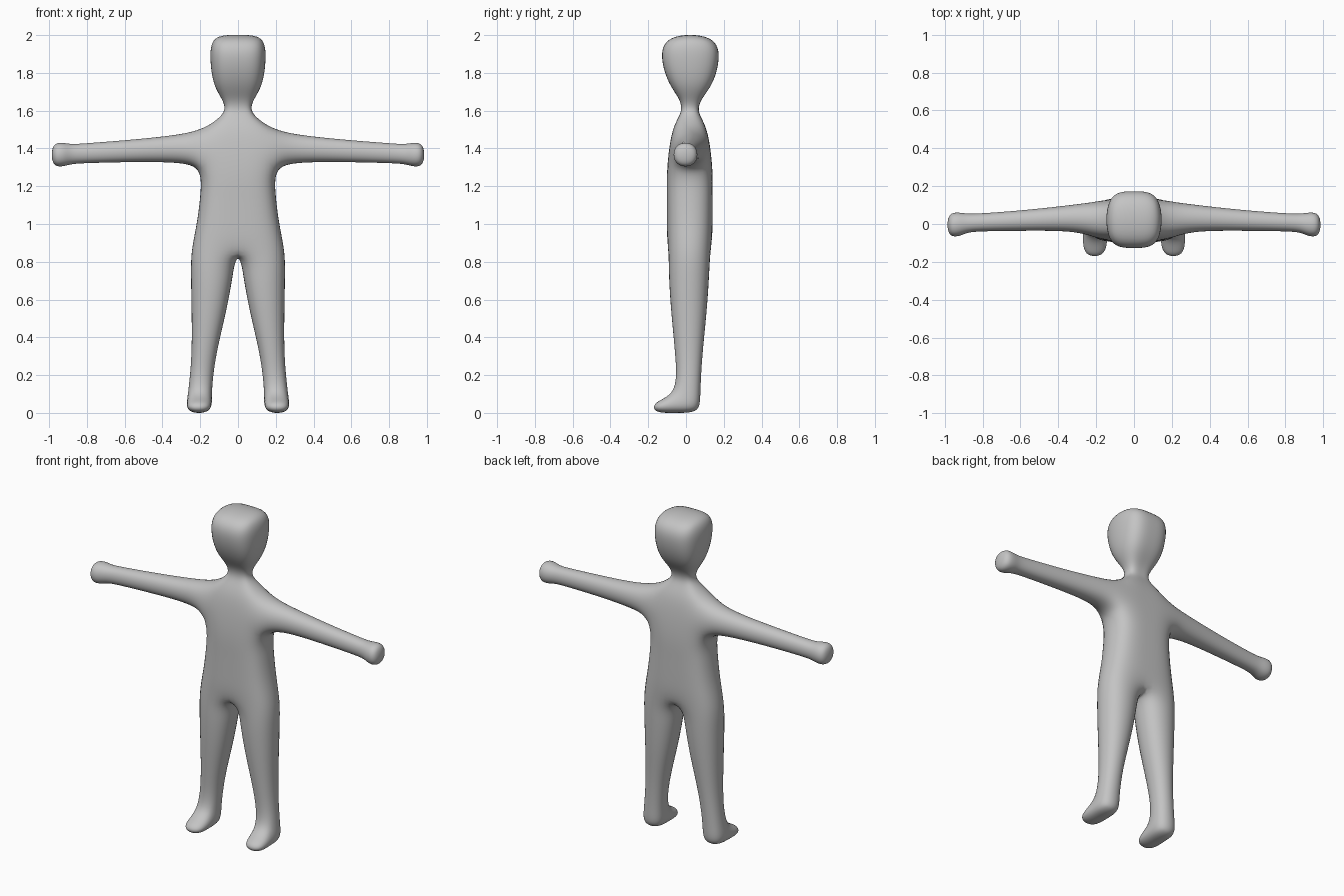
import bpy
import bmesh

if "Cube" in bpy.data.objects:
    bpy.data.objects.remove(bpy.data.objects["Cube"])

bm = bmesh.new()


def ring(points):
    return [bm.verts.new(p) for p in points]


def flat_ring(x0, x1, front, back, z):
    """Horizontal cross-section: front, outer, back and inner sides."""
    return ring([(x0, front, z), (x1, front, z), (x1, back, z), (x0, back, z)])


def bridge(a, b, sides=(0, 1, 2, 3)):
    for i in sides:
        j = (i + 1) % 4
        bm.faces.new((a[i], b[i], b[j], a[j]))


# Head, neck and torso: half width, front y, back y, height
trunk_sections = [
    (0.150, -0.122, 0.167, 2.007),   # crown
    (0.156, -0.135, 0.181, 1.860),
    (0.135, -0.086, 0.138, 1.730),   # jaw
    (0.085, -0.030, 0.077, 1.660),
    (0.060, -0.018, 0.057, 1.590),   # neck
    (0.170, -0.076, 0.116, 1.515),   # shoulder
    (0.198, -0.103, 0.143, 1.290),   # armpit
    (0.207, -0.101, 0.141, 1.150),   # waist
    (0.226, -0.101, 0.141, 1.000),
    (0.260, -0.100, 0.137, 0.855),   # crotch
]
SHOULDER = 5
trunk = [flat_ring(0, w, f, b, z) for w, f, b, z in trunk_sections]
bm.faces.new(trunk[0])
for i in range(len(trunk) - 1):
    # The outer side stays open at the shoulder for the arm
    bridge(trunk[i], trunk[i + 1], (0, 2) if i == SHOULDER else (0, 1, 2))

# Leg: inner x, outer x, front y, back y, height
leg_sections = [
    (0.018, 0.259, -0.101, 0.132, 0.72),
    (0.057, 0.253, -0.086, 0.117, 0.52),
    (0.115, 0.249, -0.061, 0.091, 0.30),
    (0.137, 0.269, -0.050, 0.080, 0.10),   # ankle
    (0.133, 0.280, -0.050, 0.080, -0.004),  # sole
]
previous = trunk[-1]
for n, section in enumerate(leg_sections):
    current = flat_ring(*section)
    # The front side stays open at the ankle for the foot
    bridge(previous, current, (1, 2, 3) if n == 4 else (0, 1, 2, 3))
    ankle, previous = previous, current
sole = previous
bm.faces.new(sole[::-1])

# Foot, pushed forward from the ankle
toe = ring([(0.140, -0.180, 0.060), (0.277, -0.180, 0.060),
            (0.277, -0.180, -0.004), (0.140, -0.180, -0.004)])
bridge([ankle[0], ankle[1], sole[1], sole[0]], toe)
bm.faces.new(toe[::-1])

# Arm and rounded hand: x, centre y, centre z, half depth, half height
arm_sections = [
    (0.300, 0.034, 1.400, 0.076, 0.079),
    (0.550, 0.020, 1.388, 0.060, 0.064),
    (0.800, 0.009, 1.375, 0.051, 0.057),
    (0.885, 0.005, 1.370, 0.053, 0.056),
    (0.925, -0.003, 1.367, 0.071, 0.070),
    (0.991, -0.004, 1.367, 0.067, 0.067),
]
top, low = trunk[SHOULDER], trunk[SHOULDER + 1]
previous = [top[1], top[2], low[2], low[1]]
for x, y, z, dy, dz in arm_sections:
    current = ring([(x, y - dy, z + dz), (x, y + dy, z + dz),
                    (x, y + dy, z - dz), (x, y - dy, z - dz)])
    bridge(previous, current)
    previous = current
bm.faces.new(previous[::-1])

for face in bm.faces:
    face.smooth = True
mesh = bpy.data.meshes.new("body")
bm.to_mesh(mesh)
bm.free()

# Body object, mirrored and smoothed
body = bpy.data.objects.new("body", mesh)
bpy.context.collection.objects.link(body)
mirror = body.modifiers.new("mirror", 'MIRROR')
mirror.use_clip = True
subdivision = body.modifiers.new("subdivision", 'SUBSURF')
subdivision.levels = subdivision.render_levels = 3

grey = bpy.data.materials.new("light grey")
grey.diffuse_color = (0.55, 0.55, 0.55, 1)
grey.use_nodes = True
grey.node_tree.nodes["Principled BSDF"].inputs["Base Color"].default_value = grey.diffuse_color
mesh.materials.append(grey)
